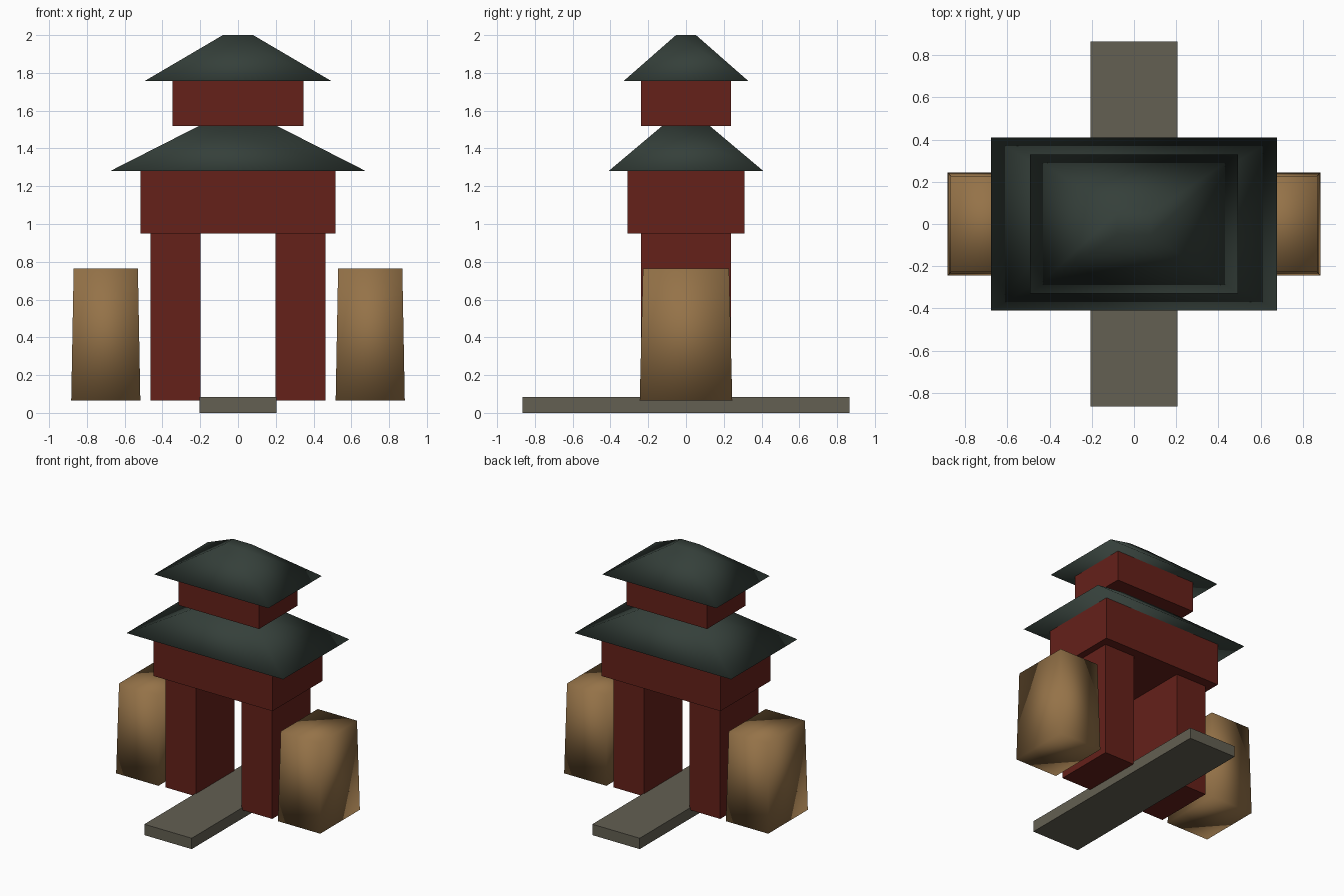
import bpy, bmesh

if "Cube" in bpy.data.objects:
    bpy.data.objects.remove(bpy.data.objects["Cube"])


def material(name, color):
    mat = bpy.data.materials.new(name)
    mat.diffuse_color = (*color, 1)
    mat.use_nodes = True
    mat.node_tree.nodes["Principled BSDF"].inputs["Base Color"].default_value = mat.diffuse_color
    return mat


RED = material("red_plaster", (0.13, 0.015, 0.01))
TILE = material("dark_tile", (0.035, 0.05, 0.042))
EARTH = material("earth_wall", (0.30, 0.17, 0.065))
STONE = material("grey_stone", (0.125, 0.115, 0.085))


def block(name, mat, z0, z1, base, top=None, x=0, smooth=False):
    """Box or tapered block; base and top are (half width, half depth)."""
    top = top or base
    bm = bmesh.new()
    bmesh.ops.create_cube(bm, size=2)
    for v in bm.verts:
        hx, hy = top if v.co.z > 0 else base
        v.co = (v.co.x * hx, v.co.y * hy, z1 if v.co.z > 0 else z0)
    for f in bm.faces:
        f.smooth = smooth
    mesh = bpy.data.meshes.new(name)
    bm.to_mesh(mesh)
    bm.free()
    mesh.materials.append(mat)
    obj = bpy.data.objects.new(name, mesh)
    obj.location.x = x
    bpy.context.collection.objects.link(obj)
    return obj


# Road through the gate
block("road", STONE, 0, 0.085, (0.205, 0.865))

# Gate piers and flanking wall stubs
for side, s in (("left", -1), ("right", 1)):
    block(f"{side}_pier", RED, 0.065, 0.95, (0.132, 0.237), x=s * 0.33)
    block(f"{side}_wall", EARTH, 0.065, 0.765, (0.183, 0.245), (0.17, 0.228),
          x=s * 0.70, smooth=True)

# Lower storey and roof
block("lower_storey", RED, 0.95, 1.28, (0.515, 0.31))
block("lower_roof", TILE, 1.28, 1.52, (0.677, 0.41), (0.205, 0.125), smooth=True)

# Upper storey and roof
block("upper_storey", RED, 1.52, 1.757, (0.348, 0.237))
block("upper_roof", TILE, 1.757, 2.0, (0.494, 0.33), (0.08, 0.053), smooth=True)
